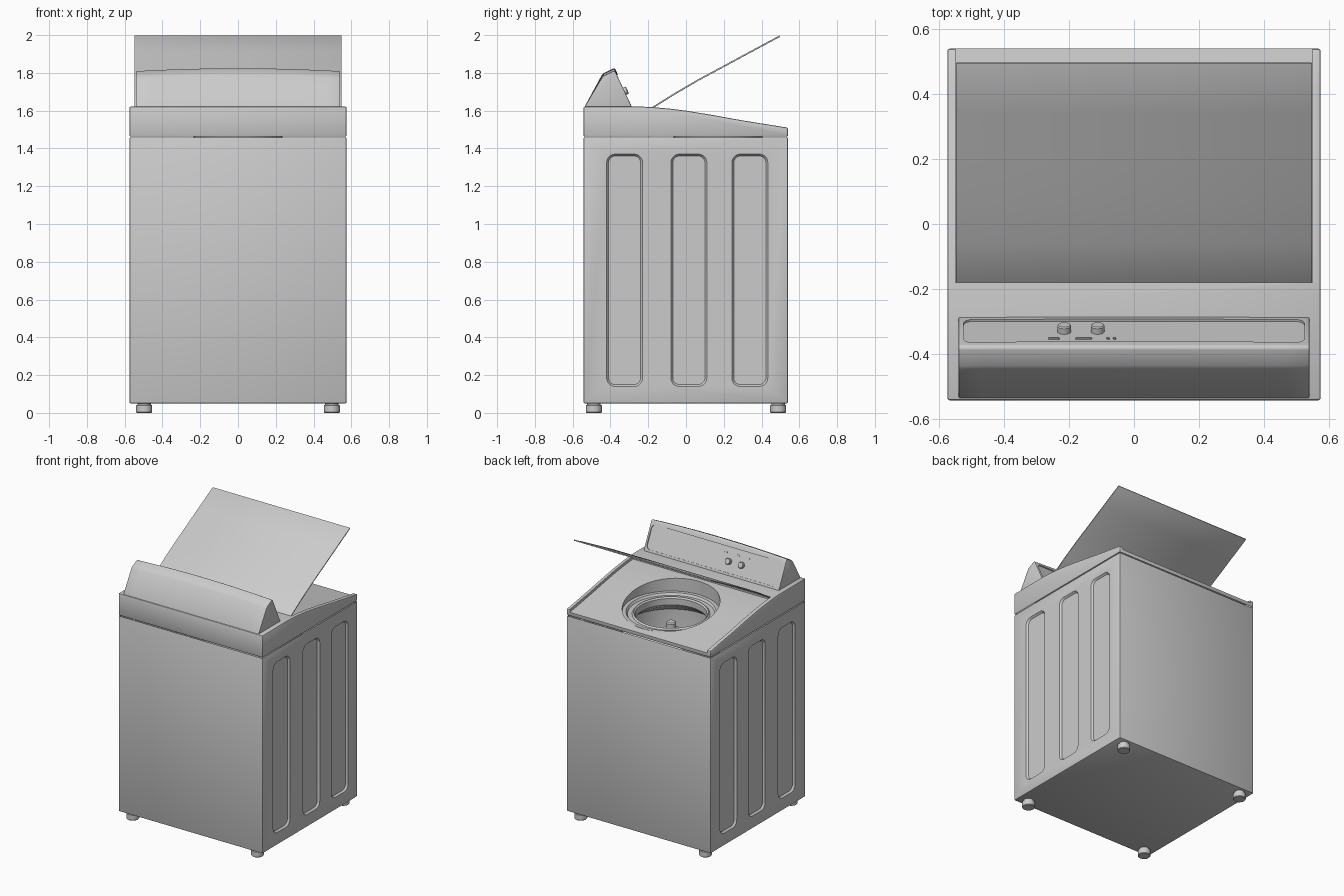
import bpy, bmesh, math
from mathutils import Matrix, Vector

if "Cube" in bpy.data.objects:
    bpy.data.objects.remove(bpy.data.objects["Cube"])


def loft(name, rings, cap=True, M=Matrix.Identity(4)):
    """Skin a list of equal-length closed rings of 3D points."""
    bm = bmesh.new()
    vs = [[bm.verts.new(M @ Vector(p)) for p in r] for r in rings]
    n = len(rings[0])
    for a, b in zip(vs, vs[1:]):
        for i in range(n):
            j = (i + 1) % n
            bm.faces.new((a[i], a[j], b[j], b[i]))
    if cap:
        bm.faces.new(vs[0])
        bm.faces.new(vs[-1])
    bmesh.ops.remove_doubles(bm, verts=bm.verts, dist=1e-5)
    bmesh.ops.recalc_face_normals(bm, faces=bm.faces)
    me = bpy.data.meshes.new(name)
    bm.to_mesh(me)
    bm.free()
    ob = bpy.data.objects.new(name, me)
    bpy.context.collection.objects.link(ob)
    return ob


def extrude_x(name, profile, half):
    return loft(name, [[(x, y, z) for y, z in profile] for x in (-half, half)])


def circle(r, z, cx=0, cy=0, n=48):
    return [(cx + r * math.cos(2 * math.pi * i / n), cy + r * math.sin(2 * math.pi * i / n), z) for i in range(n)]


def lathe(name, prof, cx=0, cy=0, cap=False, n=48, M=Matrix.Identity(4)):
    return loft(name, [circle(r, z, cx, cy, n) for r, z in prof], cap, M)


def rounded(w, h, r, z, n=5):
    """Rounded rectangle ring in local xy."""
    pts = []
    for k, (sx, sy) in enumerate(((1, 1), (-1, 1), (-1, -1), (1, -1))):
        for i in range(n + 1):
            a = math.pi / 2 * (k + i / n)
            pts.append((sx * (w / 2 - r) + r * math.cos(a), sy * (h / 2 - r) + r * math.sin(a), z))
    return pts


def finish(ob, bevel=0, cutters=(), drop=None):
    """Bevel, carve, drop hidden faces, then smooth."""
    if bevel:
        m = ob.modifiers.new("bevel", 'BEVEL')
        m.width, m.segments = bevel, 2
        m.limit_method, m.angle_limit = 'ANGLE', math.radians(25)
    for c in cutters:
        m = ob.modifiers.new("cut", 'BOOLEAN')
        m.object, m.operation, m.solver = c, 'DIFFERENCE', 'EXACT'
    if ob.modifiers:
        dg = bpy.context.evaluated_depsgraph_get()
        me = bpy.data.meshes.new_from_object(ob.evaluated_get(dg))
        ob.modifiers.clear()
        ob.data = me
    for c in cutters:
        bpy.data.objects.remove(c)
    if drop:
        bm = bmesh.new()
        bm.from_mesh(ob.data)
        bmesh.ops.delete(bm, geom=[f for f in bm.faces if drop(f)], context='FACES')
        bm.to_mesh(ob.data)
        bm.free()
    bpy.ops.object.select_all(action='DESELECT')
    ob.select_set(True)
    bpy.context.view_layer.objects.active = ob
    bpy.ops.object.shade_smooth_by_angle(angle=math.radians(30))
    return ob


# Cabinet with three pressed panels on each side
HX, Y0, Y1 = 0.575, -0.543, 0.54
SEAM = 1.46
cabinet = extrude_x("cabinet", [(Y0, 0.05), (Y1, 0.05), (Y1, SEAM), (Y0, SEAM)], HX)
cuts = []
for s in (-1, 1):
    for yc in (-0.325, 0.015, 0.338):
        M = Matrix(((0, 0, s, 0), (1, 0, 0, yc), (0, 1, 0, 0.755), (0, 0, 0, 1)))
        cuts.append(loft("panel_cutter", [rounded(0.17, 1.21, 0.035, HX - 0.013),
                                          rounded(0.194, 1.234, 0.047, HX + 0.002)], M=M))
finish(cabinet, 0.008, cuts, lambda f: f.normal.z > 0.9 and f.calc_center_median().z > 1.4)

# Sloping top cover with sunken deck and round opening
TUB_Y = 0.17
slope = [(-0.25, 1.622), (-0.18, 1.619), (-0.09, 1.611), (0, 1.60), (0.14, 1.577), (0.29, 1.55), (0.42, 1.529), (Y1, 1.51)]
cover = extrude_x("top_cover", [(Y0, SEAM + 0.002), (Y0, 1.622)] + slope + [(Y1, SEAM + 0.002)], HX)
deck = [(y, z - 0.02) for y, z in slope[1:]]
deck_cut = extrude_x("deck_cutter", deck + [(0.6, 1.48), (0.6, 1.75), (-0.18, 1.75)], 0.549)
hole = lathe("hole_cutter", [(0.32, 1.3), (0.32, 1.8)], 0, TUB_Y, True)
finish(cover, 0.008, [deck_cut, hole], lambda f: f.normal.z < -0.9)

# Tub ring and wash basket
finish(lathe("tub_ring", [(0.322, 1.48), (0.32, 1.50), (0.295, 1.50), (0.285, 1.485), (0.255, 1.485),
                          (0.245, 1.495), (0.235, 1.485), (0.235, 1.44), (0.25, 1.42)], 0, TUB_Y))
finish(lathe("wash_basket", [(0.25, 1.42), (0.32, 1.37), (0.325, 0.62), (0.30, 0.57), (0.05, 0.56), (0, 0.56)], 0, TUB_Y))

# Agitator with four fins
finish(lathe("agitator", [(0, 1.43), (0.026, 1.43), (0.033, 1.422), (0.033, 1.39), (0.05, 1.38), (0.06, 1.1),
                          (0.075, 0.8), (0.12, 0.66), (0.22, 0.60), (0.23, 0.565)], 0, TUB_Y))
for k in range(4):
    M = Matrix.Translation((0, TUB_Y, 0)) @ Matrix.Rotation(k * math.pi / 2 + 0.6, 4, 'Z')
    fin = [(0.04, 1.0), (0.075, 0.98), (0.11, 0.80), (0.2, 0.68), (0.21, 0.60), (0.04, 0.60)]
    finish(loft("agitator_fin", [[(a, t, b) for a, b in fin] for t in (-0.008, 0.008)], M=M))

# Open lid, gently bowed
arc = [(-0.183, 1.617), (-0.06, 1.694), (0.06, 1.764), (0.19, 1.834), (0.34, 1.915), (0.494, 1.998)]
lid = extrude_x("lid", arc + [(y + 0.004, z - 0.007) for y, z in reversed(arc)], 0.548)
finish(lid, 0.002)

# Console with crowned top
prof = [(-0.54, 1.615), (-0.447, 1.772), (-0.436, 1.784), (-0.384, 1.810), (-0.374, 1.806), (-0.284, 1.615)]
N = 16
rings = []
for i in range(N + 1):
    x = -0.54 + 1.08 * i / N
    crown = 0.015 * (1 - (x / 0.54) ** 2)
    rings.append([(x, y, z + (crown if z > 1.7 else 0)) for y, z in prof])
console = loft("console", rings)
up = Vector((0, -0.09, 0.193)).normalized()
out = Vector((0, 0.193, 0.09)).normalized()
face = Matrix((Vector((-1, 0, 0)), up, out)).transposed().to_4x4()
face.translation = (0, -0.329, 1.712)
recess = loft("recess_cutter", [rounded(1.05, 0.168, 0.03, -0.007), rounded(1.05, 0.168, 0.03, 0.05)], M=face)
finish(console, 0.004, [recess])

# Knobs, buttons and indicator lights on the console
for x in (-0.215, -0.112):
    M = face @ Matrix.Translation((-x, -0.01, 0))
    finish(lathe("knob", [(0.021, -0.01), (0.021, 0.012), (0.018, 0.016)], cap=True, n=24, M=M))
for x, w in ((-0.247, 0.034), (-0.155, 0.05), (-0.08, 0.008), (-0.06, 0.008)):
    M = face @ Matrix.Translation((-x, 0.045, 0))
    finish(loft("button", [rounded(w, 0.008, 0.0035, -0.01), rounded(w, 0.008, 0.0035, -0.002)], M=M))

# Levelling feet
for sx in (-1, 1):
    for sy in (-1, 1):
        finish(lathe("foot", [(0.039, 0), (0.042, 0.004), (0.042, 0.04), (0.036, 0.043), (0.036, 0.055)],
                     sx * 0.497, sy * 0.488, True, 24))
